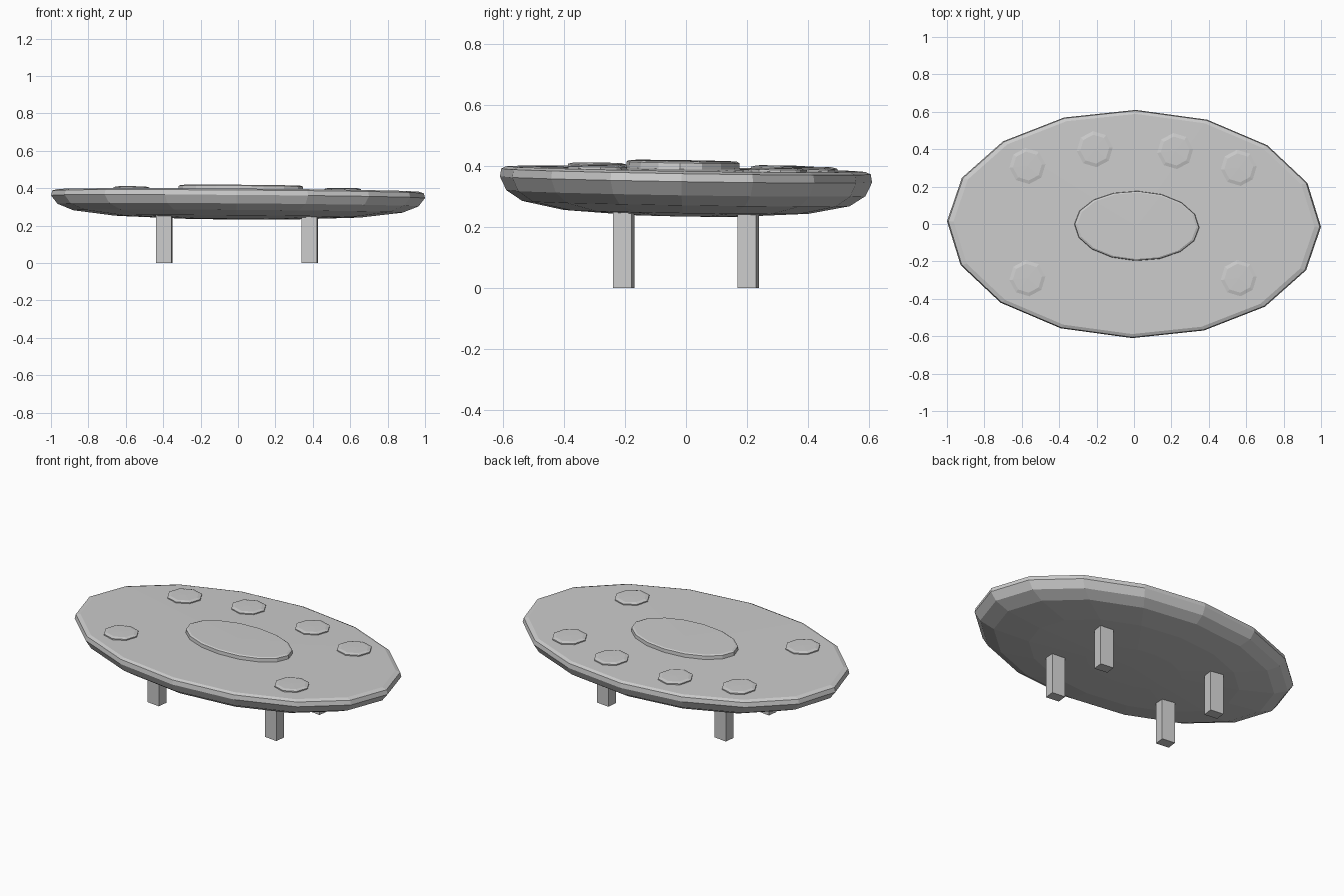
import bpy, bmesh, math
from mathutils import Matrix, Vector

old = bpy.data.objects.get("Cube")
if old:
    bpy.data.objects.remove(old, do_unlink=True)

grey = bpy.data.materials.new("plain grey")
grey.use_nodes = True
colour = (0.6, 0.6, 0.6, 1)
grey.diffuse_color = colour
grey.node_tree.nodes["Principled BSDF"].inputs["Base Color"].default_value = colour


def finish(name, bm):
    bmesh.ops.recalc_face_normals(bm, faces=bm.faces)
    mesh = bpy.data.meshes.new(name)
    bm.to_mesh(mesh)
    bm.free()
    mesh.materials.append(grey)
    obj = bpy.data.objects.new(name, mesh)
    bpy.context.collection.objects.link(obj)
    return obj


def oval(name, profile, rx, ry, sides, centre=(0, 0), turn=0.0):
    """Elliptical turned shape; profile runs from top pole to bottom pole."""
    bm = bmesh.new()
    spin = Matrix.Rotation(turn, 3, 'Z')

    def point(r, z, i):
        a = math.tau * i / sides
        p = spin @ Vector((rx * r * math.cos(a), ry * r * math.sin(a), z))
        p.x += centre[0]
        p.y += centre[1]
        p.z -= 0.0075 * p.x + 0.016 * p.y  # gentle lean of the table top
        return bm.verts.new(p)

    top, bottom = point(*profile[0], 0), point(*profile[-1], 0)
    rings = [[point(r, z, i) for i in range(sides)] for r, z in profile[1:-1]]
    for i in range(sides):
        j = (i + 1) % sides
        bm.faces.new((top, rings[0][i], rings[0][j]))
        bm.faces.new((bottom, rings[-1][j], rings[-1][i]))
        for a, b in zip(rings, rings[1:]):
            bm.faces.new((a[i], b[i], b[j], a[j]))
    return finish(name, bm)


# Shallow bowl-bottomed table top
oval("table_top",
     [(0, 0.392), (0.965, 0.389), (0.993, 0.381), (1, 0.355), (0.965, 0.31),
      (0.88, 0.276), (0.66, 0.249), (0.3, 0.236), (0, 0.233)],
     1.0, 0.61, 16, turn=-0.015)

# Raised centre platter
oval("centre_platter",
     [(0, 0.417), (0.95, 0.416), (0.99, 0.411), (1, 0.385), (0, 0.38)],
     0.335, 0.187, 16, centre=(0.015, -0.01), turn=-0.03)

# Low round plates around the platter
spots = [(-0.57, 0.31), (-0.21, 0.40), (0.22, 0.39),
         (0.56, 0.30), (-0.57, -0.29), (0.56, -0.29)]
for n, spot in enumerate(spots, 1):
    oval(f"plate_{n}",
         [(0, 0.402), (0.8, 0.401), (1, 0.396), (1, 0.385), (0, 0.38)],
         0.097, 0.097, 8, centre=spot, turn=0.1)

# Four square legs, each turned slightly
for end, y in (("front", -0.204), ("back", 0.204)):
    for side, x in (("right", -0.394), ("left", 0.384)):
        bm = bmesh.new()
        bmesh.ops.create_cube(bm, size=1, matrix=Matrix.Translation((x, y, 0.15))
                              @ Matrix.Rotation(-0.12, 4, 'Z')
                              @ Matrix.Diagonal((0.083, 0.062, 0.3, 1)))
        finish(f"{end}_{side}_leg", bm)
